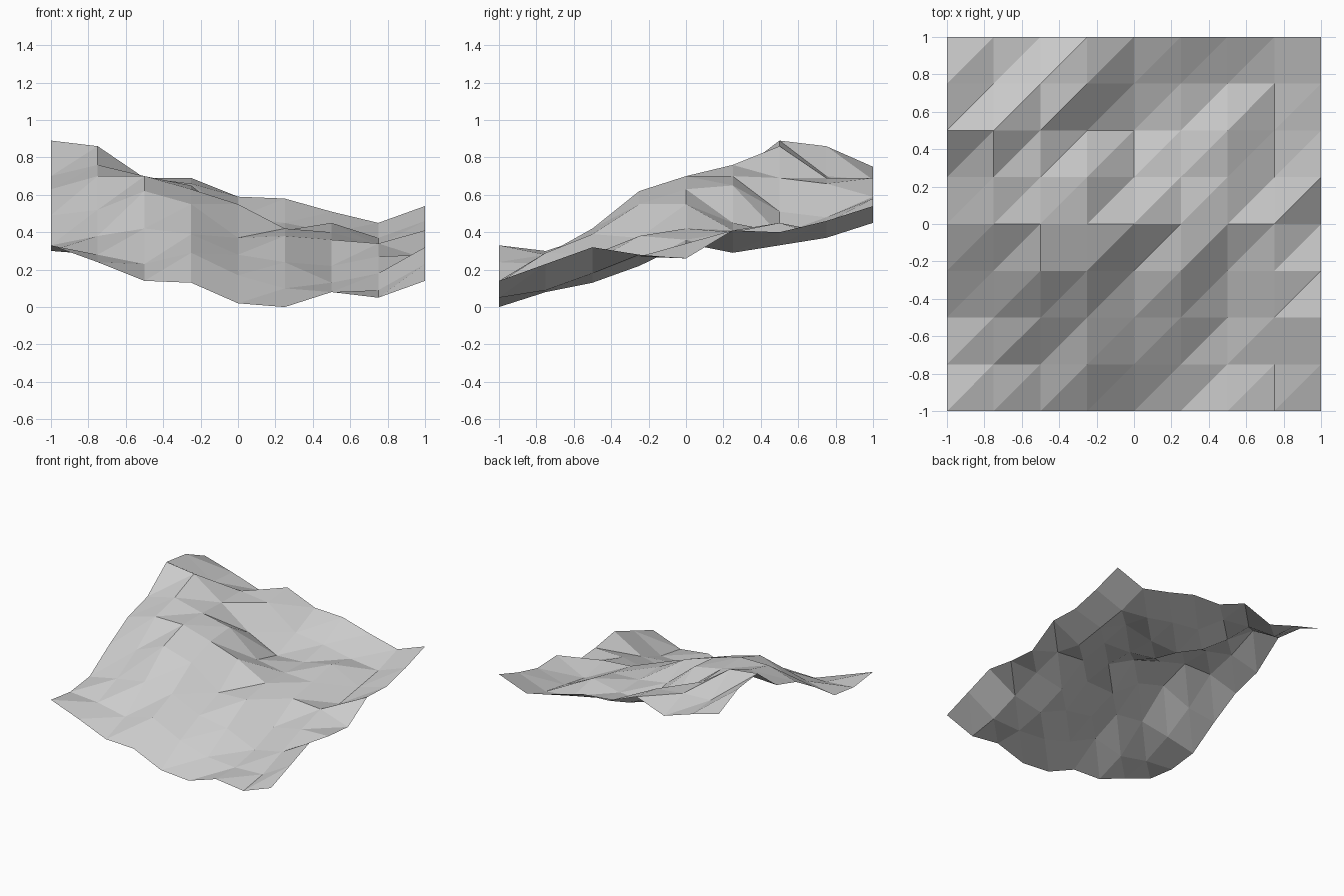
import bpy
import bmesh

# Remove the default cube only
default_cube = bpy.data.objects.get("Cube")
if default_cube:
    bpy.data.objects.remove(default_cube, do_unlink=True)

# Terrain heights in hundredths: one row per step from front to back,
# each row running from negative x to positive x
ROWS = (
    "33 24 14 13 02 00 08 05 14",
    "30 28 23 29 17 10 08 09 23",
    "33 38 42 39 28 24 13 18 32",
    "49 52 62 55 37 38 22 27 28",
    "63 70 70 63 55 42 36 34 26",
    "70 76 70 65 45 41 40 29 41",
    "89 86 69 51 39 40 45 33 40",
    "86 70 69 66 48 45 40 37 46",
    "75 68 60 69 59 58 51 45 54",
)
heights = [[int(value) / 100 for value in row.split()] for row in ROWS]
cells = len(heights) - 1


def make_material(name, colour):
    material = bpy.data.materials.new(name)
    material.use_nodes = True
    material.diffuse_color = colour
    shader = next(node for node in material.node_tree.nodes
                  if node.type == 'BSDF_PRINCIPLED')
    shader.inputs["Base Color"].default_value = colour
    return material


def make_terrain(name, material):
    """Square height grid, every cell split along the same diagonal."""
    bm = bmesh.new()
    grid = [[bm.verts.new((2 * column / cells - 1, 2 * row / cells - 1, height))
             for column, height in enumerate(line)]
            for row, line in enumerate(heights)]

    for near, far in zip(grid, grid[1:]):
        for column in range(cells):
            start, end = near[column], far[column + 1]
            bm.faces.new((start, near[column + 1], end))
            bm.faces.new((start, end, far[column]))

    # Faceted shading on every triangle
    for face in bm.faces:
        face.smooth = False

    mesh = bpy.data.meshes.new(name)
    bm.to_mesh(mesh)
    bm.free()
    mesh.materials.append(material)
    terrain = bpy.data.objects.new(name, mesh)
    bpy.context.collection.objects.link(terrain)
    return terrain


# Rolling ground sheet in plain light grey
stone_grey = make_material("light_grey", (0.6, 0.6, 0.6, 1))
make_terrain("terrain", stone_grey)
